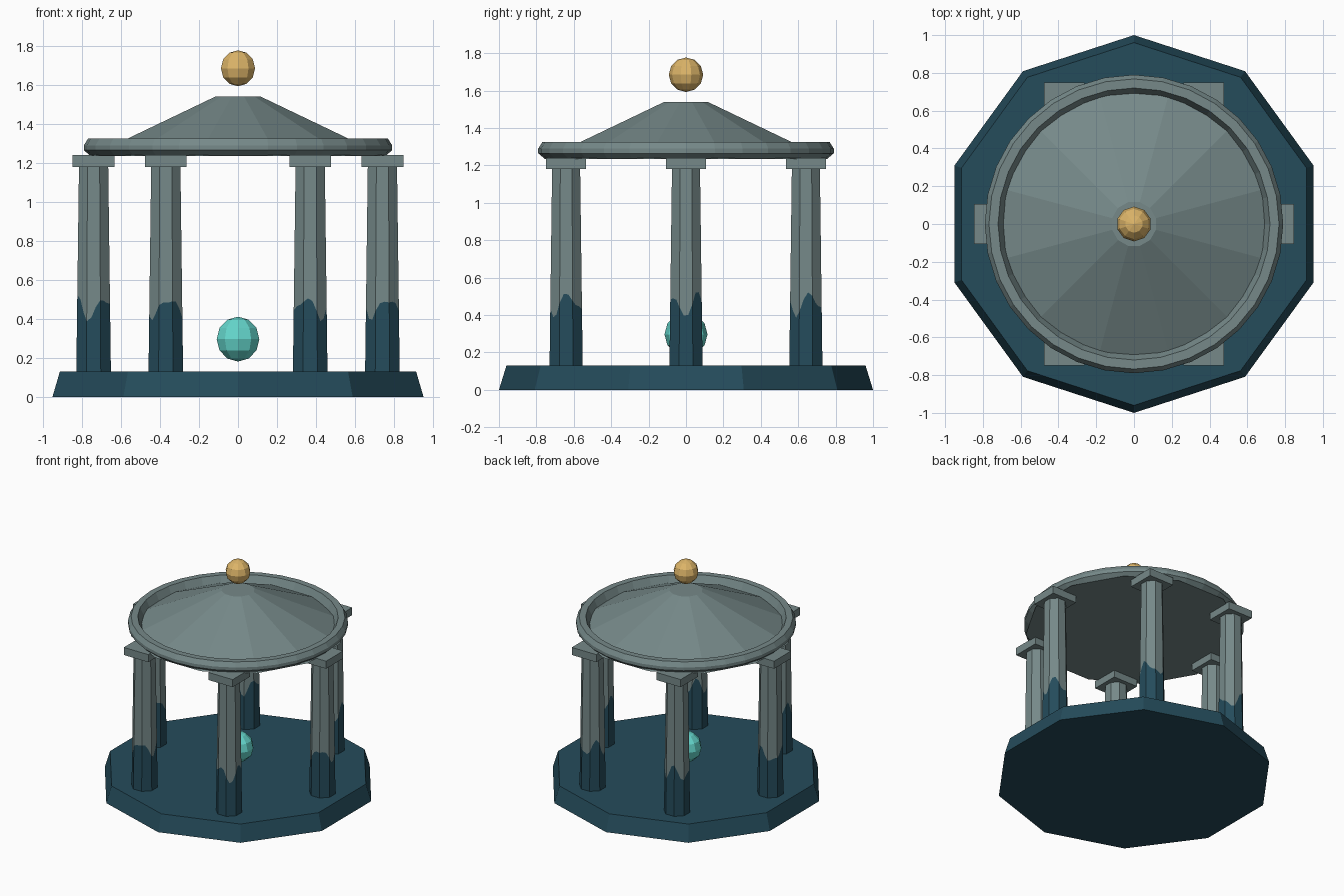
import bpy, bmesh, math
from math import sin, cos, pi

if "Cube" in bpy.data.objects:
    bpy.data.objects.remove(bpy.data.objects["Cube"])


def material(name, rgb):
    m = bpy.data.materials.new(name)
    m.diffuse_color = (*rgb, 1)
    m.use_nodes = True
    m.node_tree.nodes["Principled BSDF"].inputs["Base Color"].default_value = m.diffuse_color
    return m


STONE = material("grey stone", (0.18, 0.25, 0.25))
DEEP = material("deep blue stone", (0.018, 0.072, 0.105))
GOLD = material("gold", (0.72, 0.46, 0.14))
AQUA = material("aqua glow", (0.13, 0.68, 0.61))


def finish(bm, name, *mats):
    bmesh.ops.recalc_face_normals(bm, faces=bm.faces)
    me = bpy.data.meshes.new(name)
    bm.to_mesh(me)
    bm.free()
    for m in mats:
        me.materials.append(m)
    ob = bpy.data.objects.new(name, me)
    bpy.context.collection.objects.link(ob)
    return ob


def lathe(name, profile, sides, start, mat, closed=False):
    """Spin (radius, height) points round z; cap the ends or close the loop."""
    bm = bmesh.new()
    rings = []
    for r, z in profile:
        rings.append([bm.verts.new((r * cos(start + 2 * pi * i / sides),
                                    r * sin(start + 2 * pi * i / sides), z))
                      for i in range(sides)])
    pairs = list(zip(rings, rings[1:]))
    if closed:
        pairs.append((rings[-1], rings[0]))
    for a, b in pairs:
        for i in range(sides):
            j = (i + 1) % sides
            bm.faces.new((a[i], a[j], b[j], b[i]))
    if not closed:
        bm.faces.new(rings[0])
        bm.faces.new(rings[-1])
    return finish(bm, name, mat)


def ball(name, z, radius, mat):
    bm = bmesh.new()
    bmesh.ops.create_uvsphere(bm, u_segments=10, v_segments=6, radius=radius)
    ob = finish(bm, name, mat)
    ob.location.z = z


def column(name, x, y, phase):
    """Tapered octagonal shaft, dark below a wavy line and grey above."""
    bm = bmesh.new()
    low, high, split = 0.125, 1.19, 3

    def point(k, z):
        # points along the flat sides of an octagon
        side, part = divmod(k, split)
        t = (z - low) / (high - low)
        r = 0.096 + (0.081 - 0.096) * t
        a0 = pi / 8 + side * pi / 4
        a1 = a0 + pi / 4
        f = part / split
        return (r * (cos(a0) * (1 - f) + cos(a1) * f),
                r * (sin(a0) * (1 - f) + sin(a1) * f), z)

    n = 8 * split
    wave = [0.46 + 0.05 * sin(2 * pi * 3 * k / n + phase)
            + 0.025 * sin(2 * pi * 5 * k / n + 2 * phase) for k in range(n)]
    rings = [[bm.verts.new(point(k, z)) for k, z in enumerate(hs)]
             for hs in ([low] * n, wave, [high] * n)]
    for level in range(2):
        a, b = rings[level], rings[level + 1]
        for i in range(n):
            j = (i + 1) % n
            f = bm.faces.new((a[i], a[j], b[j], b[i]))
            f.material_index = 1 - level
    bm.faces.new(rings[0]).material_index = 1
    bm.faces.new(rings[2])
    ob = finish(bm, name, STONE, DEEP)
    ob.location = (x, y, 0)


def capital(name, x, y):
    bm = bmesh.new()
    bmesh.ops.create_cube(bm, size=1)
    bmesh.ops.scale(bm, verts=bm.verts, vec=(0.214, 0.214, 0.06))
    ob = finish(bm, name, STONE)
    ob.location = (x, y, 1.21)


# Ten-sided floor with sloping edge
lathe("base", [(1.0, 0), (0.96, 0.13)], 10, pi / 2, DEEP)

# Six columns with square capitals
for i in range(6):
    a = i * pi / 3
    px, py = 0.74 * cos(a), 0.74 * sin(a)
    column(f"column_{i + 1}", px, py, 1.7 * i)
    capital(f"capital_{i + 1}", px, py)

# Roof cone with a flat top, and the rounded rim around it
lathe("roof", [(0.78, 1.235), (0.12, 1.54)], 12, pi / 12, STONE)
lathe("roof_rim", [(0.70, 1.24), (0.755, 1.235), (0.79, 1.265), (0.79, 1.29),
                   (0.768, 1.325), (0.72, 1.325), (0.692, 1.265)],
      32, 0, STONE, closed=True)

# Floating balls
ball("finial_ball", 1.685, 0.092, GOLD)
ball("glowing_orb", 0.297, 0.115, AQUA)
